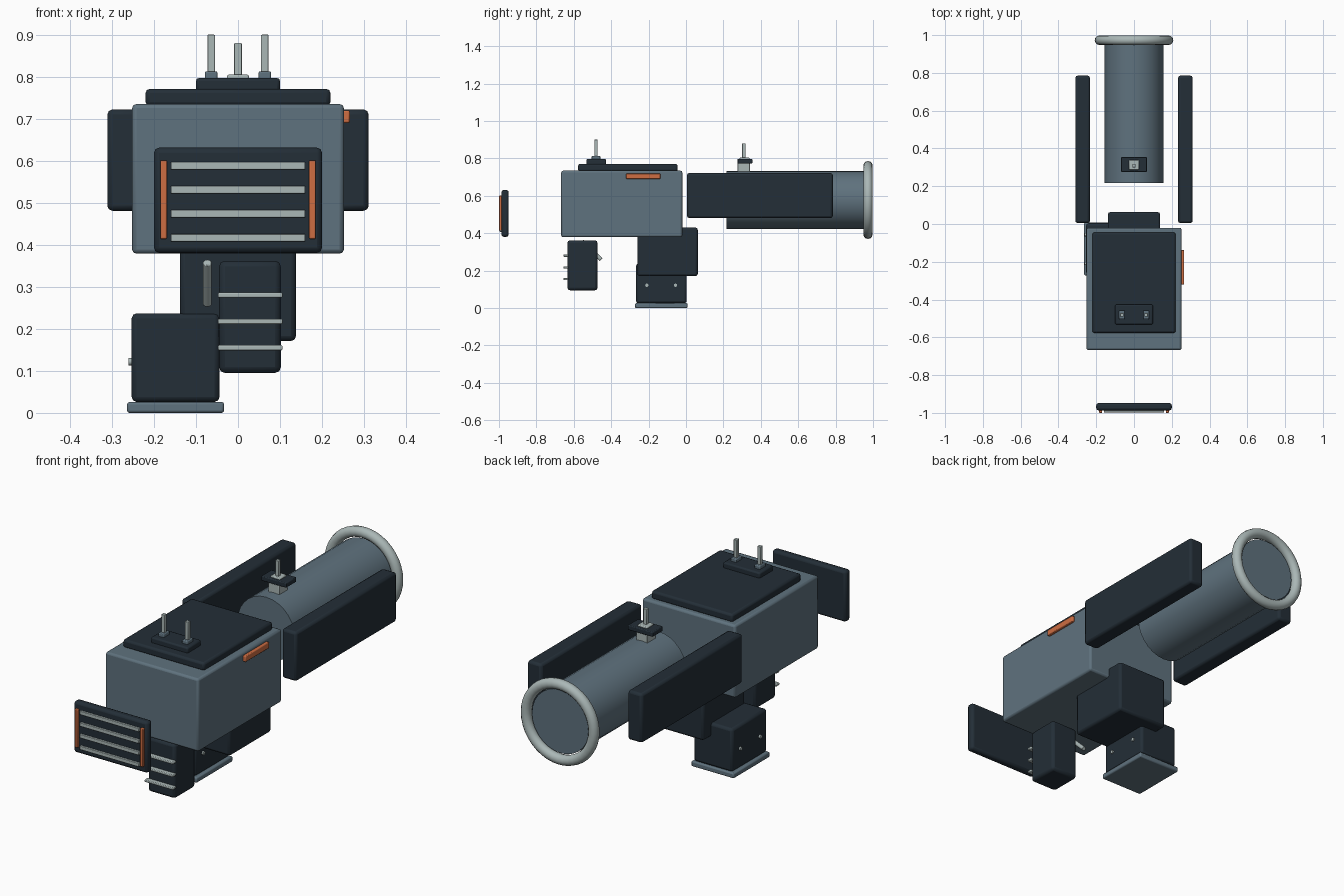
import bpy, math
from mathutils import Vector

cube = bpy.data.objects.get("Cube")
if cube:
    bpy.data.objects.remove(cube, do_unlink=True)


def material(name, hex_code):
    rgb = [int(hex_code[i:i + 2], 16) / 255 for i in (0, 2, 4)]
    lin = [c / 12.92 if c < 0.04 else ((c + 0.055) / 1.055) ** 2.4 for c in rgb]
    m = bpy.data.materials.new(name)
    m.use_nodes = True
    m.diffuse_color = (*lin, 1)
    m.node_tree.nodes["Principled BSDF"].inputs["Base Color"].default_value = (*lin, 1)
    return m


SLATE = material("slate grey", "5F727E")
DARK = material("dark blue grey", "232E37")
LIGHT = material("light grey", "AAB7B6")
ORANGE = material("orange", "CE6D42")


def finish(name, mat, bevel=0.0):
    ob = bpy.context.object
    ob.name = ob.data.name = name
    ob.data.materials.append(mat)
    if bevel:
        mod = ob.modifiers.new("Rounded edges", "BEVEL")
        mod.width, mod.segments = bevel, 2
    bpy.ops.object.shade_smooth_by_angle(angle=math.radians(35))
    return ob


def box(name, mat, x, y, z, bevel=0.01):
    """Box spanning the given (low, high) ranges."""
    bpy.ops.mesh.primitive_cube_add(size=1, location=[sum(r) / 2 for r in (x, y, z)])
    ob = bpy.context.object
    ob.scale = [r[1] - r[0] for r in (x, y, z)]
    bpy.ops.object.transform_apply(location=False, rotation=False, scale=True)
    return finish(name, mat, bevel)


def rod(name, mat, start, end, radius, sides=12, bevel=0.0):
    a, b = Vector(start), Vector(end)
    bpy.ops.mesh.primitive_cylinder_add(
        vertices=sides, radius=radius, depth=(b - a).length, location=(a + b) / 2,
        rotation=(b - a).to_track_quat("Z", "Y").to_euler())
    return finish(name, mat, bevel)


def mid(c, half):
    return (c - half, c + half)


# Main housing with top cover
box("housing", SLATE, mid(0, 0.252), (-0.667, -0.02), (0.379, 0.735))
box("top_cover", DARK, mid(0, 0.22), (-0.577, -0.045), (0.73, 0.771))
box("front_sight_plate", DARK, mid(0, 0.1), (-0.532, -0.427), (0.765, 0.797), 0.007)
box("side_marker", ORANGE, (0.245, 0.266), (-0.32, -0.137), (0.69, 0.72), 0.004)

# Twin front sight posts
for side, sx in (("right", -0.064), ("left", 0.064)):
    box(f"front_sight_base_{side}", SLATE, mid(sx, 0.015), mid(-0.481, 0.023),
        (0.79, 0.813), 0.004)
    box(f"front_sight_post_{side}", LIGHT, mid(sx, 0.009), mid(-0.481, 0.009),
        (0.8, 0.9), 0.002)

# Rear barrel and end ring
AXIS = 0.578
rod("barrel", SLATE, (0, 0.217, AXIS), (0, 0.97, AXIS), 0.155, 28)
bpy.ops.mesh.primitive_torus_add(
    major_segments=40, minor_segments=12, major_radius=0.183, minor_radius=0.025,
    location=(0, 0.973, AXIS), rotation=(math.pi / 2, 0, 0))
finish("end_ring", LIGHT)

# Side panels
for side, s in (("right", -1), ("left", 1)):
    box(f"side_panel_{side}", DARK, mid(s * 0.272, 0.039), (0.005, 0.785),
        (0.481, 0.722), 0.012)

# Rear sight
box("rear_sight_block", LIGHT, mid(0, 0.03), mid(0.309, 0.033), (0.72, 0.775), 0.003)
box("rear_sight_plate", DARK, mid(0, 0.068), mid(0.315, 0.04), (0.773, 0.797), 0.004)
box("rear_sight_collar", LIGHT, mid(0, 0.026), mid(0.313, 0.026), (0.79, 0.805), 0.004)
box("rear_sight_post", LIGHT, mid(0, 0.009), mid(0.309, 0.009), (0.8, 0.88), 0.002)

# Front grille
box("grille_panel", DARK, mid(0, 0.2), (-0.987, -0.948), (0.381, 0.631), 0.012)
for i in range(4):
    box(f"grille_bar_{i + 1}", LIGHT, mid(0, 0.16), (-0.997, -0.98),
        mid(0.417 + 0.057 * i, 0.009), 0.002)
for side, s in (("right", -1), ("left", 1)):
    box(f"grille_strip_{side}", ORANGE, mid(s * 0.177, 0.008), (-1.0, -0.98),
        (0.414, 0.601), 0.003)

# Lower rear block
box("lower_block", DARK, mid(0, 0.138), (-0.26, 0.063), (0.171, 0.43), 0.012)

# Foot with studs and base plate
box("foot", DARK, (-0.253, -0.044), (-0.267, 0.004), (0.026, 0.237), 0.012)
box("foot_plate", SLATE, (-0.264, -0.033), (-0.272, 0.008), (0.0, 0.026), 0.006)
for i, y in enumerate((-0.209, -0.056)):
    rod(f"foot_stud_{i + 1}", LIGHT, (-0.261, y, 0.122), (-0.037, y, 0.122), 0.009)

# Front grip with ribs
box("front_grip", DARK, (-0.045, 0.102), (-0.634, -0.473), (0.095, 0.362), 0.014)
for i in range(3):
    box(f"grip_rib_{i + 1}", LIGHT, (-0.048, 0.106), (-0.655, -0.63),
        mid(0.155 + 0.0625 * i, 0.006), 0.003)

# Slanted lever beside the grip
rod("lever", LIGHT, (-0.073, -0.555, 0.358), (-0.073, -0.454, 0.259), 0.0105, 12, 0.002)
